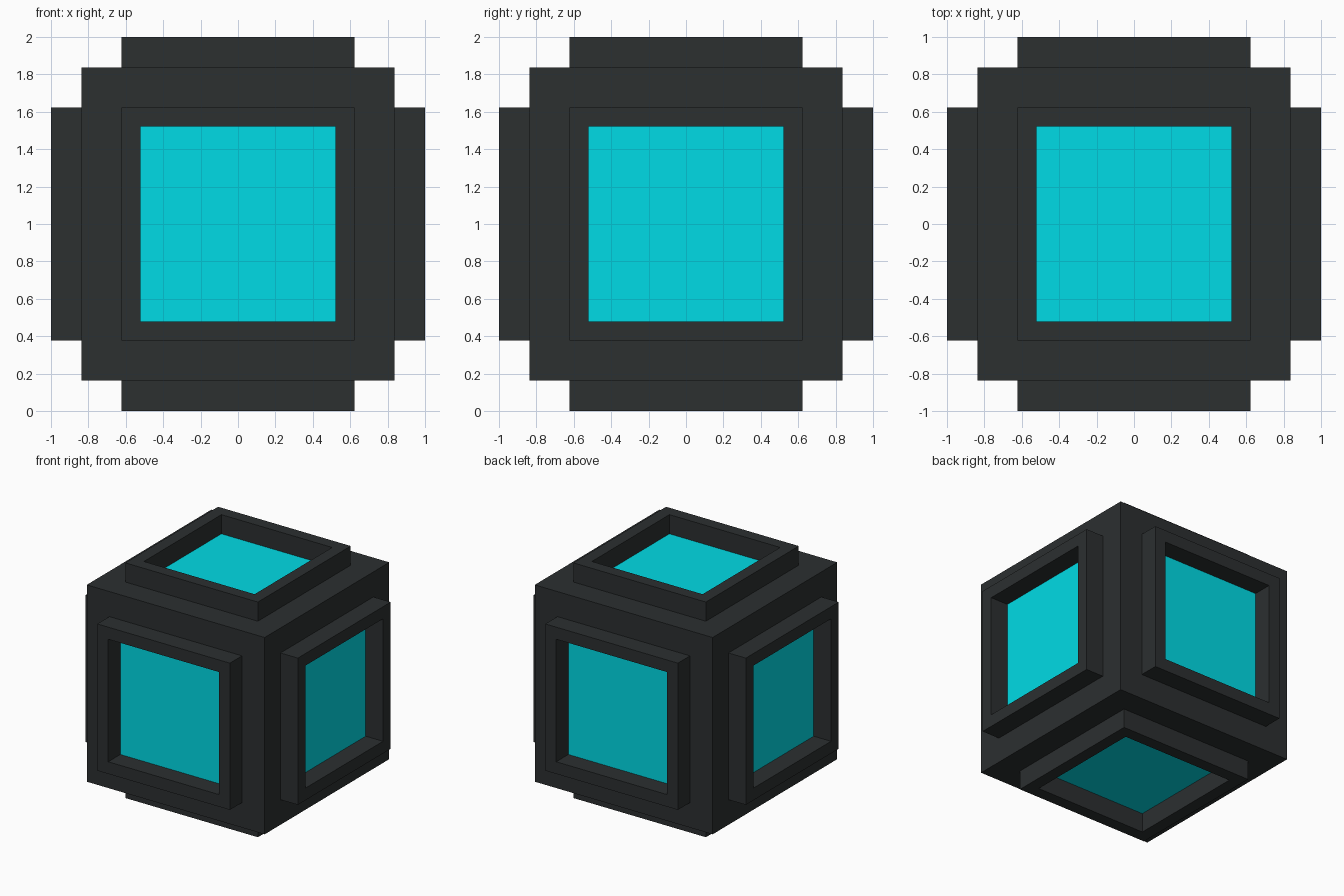
import bpy
import bmesh
from mathutils import Vector

if "Cube" in bpy.data.objects:
    bpy.data.objects.remove(bpy.data.objects["Cube"])

BODY, FRAME, WINDOW = 0.837, 0.624, 0.521   # half sizes
RISE = 1.0 - BODY                           # frame height above body
CENTRE = Vector((0, 0, 1))


def material(name, color):
    mat = bpy.data.materials.new(name)
    mat.diffuse_color = color
    mat.use_nodes = True
    mat.node_tree.nodes["Principled BSDF"].inputs["Base Color"].default_value = mat.diffuse_color
    return mat


def add_object(name, bm, mat):
    mesh = bpy.data.meshes.new(name)
    bm.to_mesh(mesh)
    bm.free()
    mesh.materials.append(mat)
    obj = bpy.data.objects.new(name, mesh)
    obj.location = CENTRE
    bpy.context.collection.objects.link(obj)
    return obj


def inset(bm, faces, width):
    bmesh.ops.inset_individual(bm, faces=faces, thickness=width, use_even_offset=True)


def push(bm, faces, distance):
    """Extrude each face along its own normal and return the moved faces."""
    dirs = [f.normal.copy() for f in faces]
    out = bmesh.ops.extrude_discrete_faces(bm, faces=faces)["faces"]
    for face, d in zip(out, dirs):
        bmesh.ops.translate(bm, verts=face.verts, vec=d * distance)
    bm.normal_update()
    return out


dark = material("dark_casing", (0.025, 0.029, 0.030, 1))
cyan = material("cyan_panel", (0.0, 0.71, 0.79, 1))

# Casing: cube with a raised square frame on every side
bm = bmesh.new()
bmesh.ops.create_cube(bm, size=2 * BODY)
bm.normal_update()
faces = bm.faces[:]
inset(bm, faces, BODY - FRAME)
faces = push(bm, faces, RISE)
inset(bm, faces, FRAME - WINDOW)
faces = push(bm, faces, -RISE)
bmesh.ops.delete(bm, geom=faces, context="FACES_ONLY")
add_object("casing", bm, dark)

# Glowing panels at the bottom of each recess
sides = {"right": (1, 0, 0), "left": (-1, 0, 0), "back": (0, 1, 0),
         "front": (0, -1, 0), "top": (0, 0, 1), "bottom": (0, 0, -1)}
for side, axis in sides.items():
    n = Vector(axis)
    turn = n.to_track_quat("Z", "Y").to_matrix().to_4x4()
    bm = bmesh.new()
    bmesh.ops.create_grid(bm, x_segments=1, y_segments=1, size=WINDOW, matrix=turn)
    bmesh.ops.translate(bm, verts=bm.verts, vec=n * BODY)
    add_object(side + "_panel", bm, cyan)
